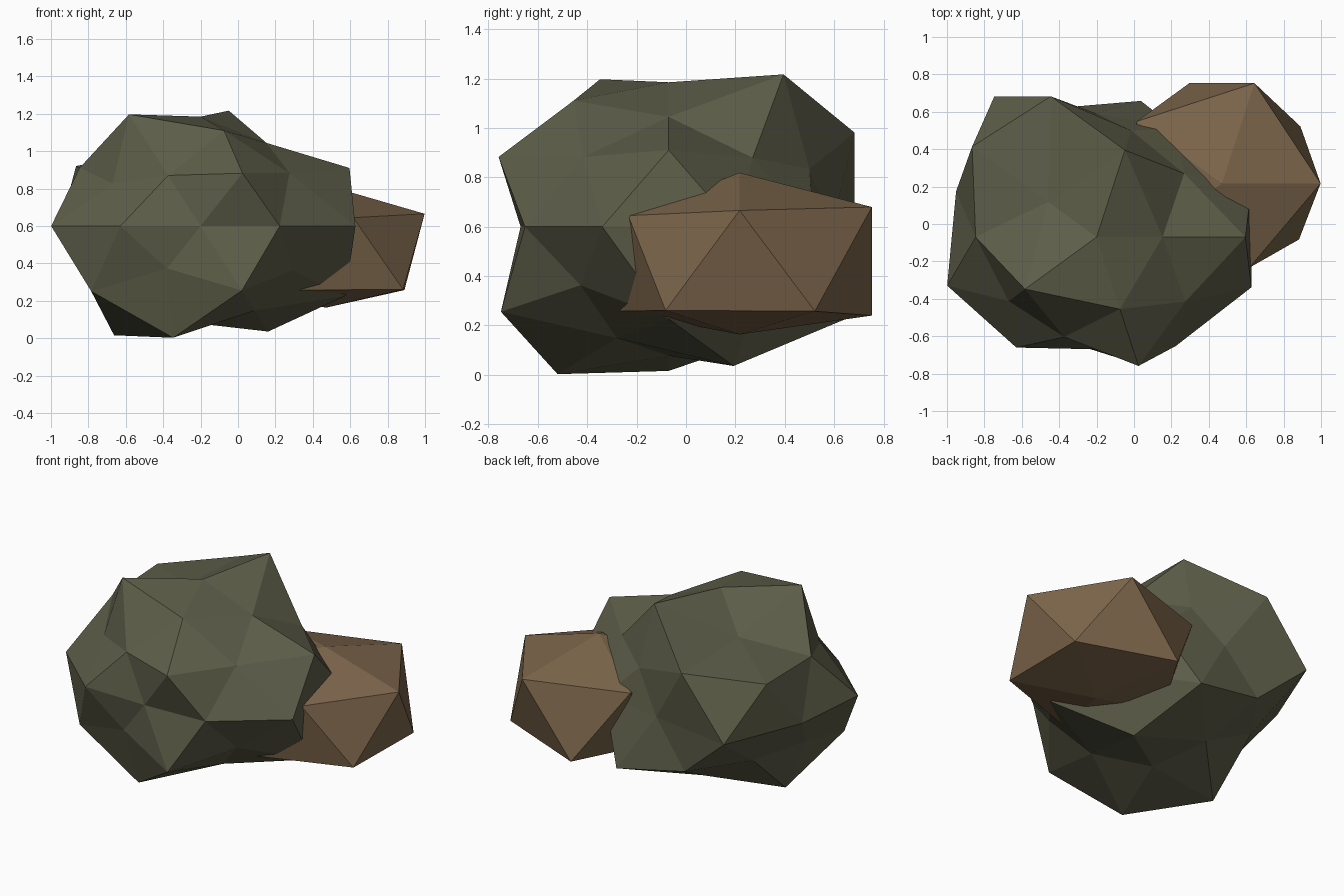
import bpy
import bmesh
from math import atan2, degrees
from mathutils import Vector

# Remove the default cube only
default_cube = bpy.data.objects.get("Cube")
if default_cube:
    bpy.data.objects.remove(default_cube, do_unlink=True)

FLATTEN = 0.78  # rocks are squashed vertically


def make_material(name, colour):
    material = bpy.data.materials.new(name)
    material.use_nodes = True
    material.diffuse_color = (*colour, 1)
    shader = material.node_tree.nodes["Principled BSDF"]
    shader.inputs["Base Color"].default_value = (*colour, 1)
    shader.inputs["Roughness"].default_value = 0.9
    return material


def ring_order(vert):
    """Sort from the top ring down, then counter-clockwise from +x."""
    angle = round(degrees(atan2(vert.co.y, vert.co.x))) % 360
    return (-round(vert.co.z, 2), angle)


def make_rock(name, subdivisions, centre, rings, material):
    """Faceted rock: an icosphere whose corners are pushed in or out."""
    bm = bmesh.new()
    bmesh.ops.create_icosphere(bm, subdivisions=subdivisions, radius=1)
    corners = sorted(bm.verts, key=ring_order)
    radii = [percent / 100 for ring in rings for percent in ring]
    for vert, radius in zip(corners, radii):
        vert.co *= radius
        vert.co.z *= FLATTEN
        vert.co += Vector(centre)
    bmesh.ops.recalc_face_normals(bm, faces=bm.faces[:])
    mesh = bpy.data.meshes.new(name)
    bm.to_mesh(mesh)
    bm.free()
    mesh.materials.append(material)
    rock = bpy.data.objects.new(name, mesh)
    bpy.context.scene.collection.objects.link(rock)
    return rock


moss_green = make_material("moss_green", (0.11, 0.11, 0.067))
earth_brown = make_material("earth_brown", (0.2, 0.13, 0.07))

# Large boulder, corner distances in percent, ring by ring from the top
make_rock("large_boulder", 2, (-0.2, -0.07, 0.6), [
    [75],
    [67, 93, 61, 90, 77],
    [68, 93, 76, 66, 69],
    [89, 67, 92, 65, 81],
    [87, 72, 66, 93, 79, 84, 73, 60, 72, 87],
    [72, 81, 69, 65, 68],
    [91, 90, 68, 85, 84],
    [85, 70, 88, 90, 68],
    [67],
], moss_green)

# Small boulder leaning against the back right
make_rock("small_boulder", 1, (0.47, 0.217, 0.46), [
    [46],
    [59, 63, 63, 58, 53],
    [58, 63, 56, 58, 57],
    [38],
], earth_brown)
